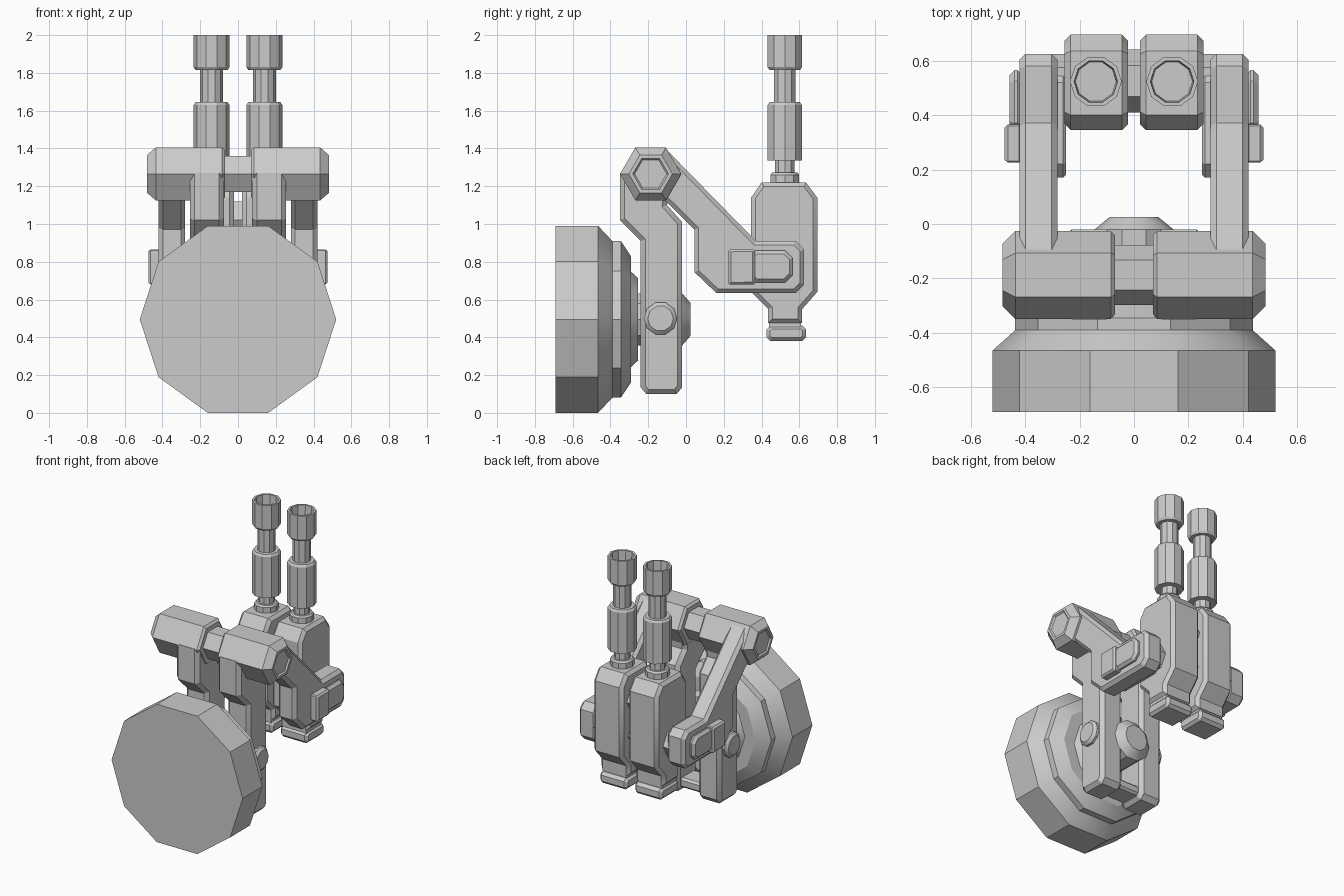
import bpy, bmesh, math

if "Cube" in bpy.data.objects:
    bpy.data.objects.remove(bpy.data.objects["Cube"])

grey = bpy.data.materials.new("plain_grey")
grey.diffuse_color = (0.6, 0.6, 0.6, 1)
grey.use_nodes = True
grey.node_tree.nodes["Principled BSDF"].inputs["Base Color"].default_value = grey.diffuse_color


def finish(name, bm, mirror):
    bmesh.ops.recalc_face_normals(bm, faces=bm.faces)
    me = bpy.data.meshes.new(name)
    bm.to_mesh(me)
    bm.free()
    ob = bpy.data.objects.new(name, me)
    bpy.context.collection.objects.link(ob)
    me.materials.append(grey)
    if mirror:
        ob.modifiers.new("mirror", 'MIRROR')
    bpy.ops.object.select_all(action='DESELECT')
    ob.select_set(True)
    bpy.context.view_layer.objects.active = ob
    bpy.ops.object.shade_smooth_by_angle(angle=math.radians(30))
    return ob


def lathe(name, axis, rings, sides, center=(0, 0, 0), mirror=False):
    """Stack of polygon rings (position, radius) along an axis."""
    bm = bmesh.new()
    cx, cy, cz = center
    loops = []
    for t, r in rings:
        loop = []
        for i in range(sides):
            a = 2 * math.pi * i / sides
            u, v = r * math.cos(a), r * math.sin(a)
            p = {'x': (t, u, v), 'y': (u, t, v), 'z': (u, v, t)}[axis]
            loop.append(bm.verts.new((p[0] + cx, p[1] + cy, p[2] + cz)))
        loops.append(loop)
    for a, b in zip(loops, loops[1:]):
        for i in range(sides):
            j = (i + 1) % sides
            bm.faces.new((a[i], a[j], b[j], b[i]))
    bm.faces.new(loops[0])
    bm.faces.new(loops[-1])
    return finish(name, bm, mirror)


def prism(name, outline, x0, x1, bevel=0.02, mirror=True):
    """Side outline (y, z) extruded along x with chamfered rims."""
    bm = bmesh.new()
    a = [bm.verts.new((x0, y, z)) for y, z in outline]
    b = [bm.verts.new((x1, y, z)) for y, z in outline]
    caps = [bm.faces.new(a), bm.faces.new(b)]
    n = len(a)
    for i in range(n):
        j = (i + 1) % n
        bm.faces.new((a[i], a[j], b[j], b[i]))
    bmesh.ops.recalc_face_normals(bm, faces=bm.faces)
    if bevel:
        rim = list({e for f in caps for e in f.edges})
        bmesh.ops.bevel(bm, geom=rim, offset=bevel, segments=1, affect='EDGES', profile=0.5)
    return finish(name, bm, mirror)


def octagon(y0, y1, z0, z1, c):
    return [(y0 + c, z0), (y1 - c, z0), (y1, z0 + c), (y1, z1 - c),
            (y1 - c, z1), (y0 + c, z1), (y0, z1 - c), (y0, z0 + c)]


# stepped front disc
lathe("front_disc", 'y', [(-0.69, 0.52), (-0.465, 0.52), (-0.39, 0.436), (-0.345, 0.436),
                          (-0.29, 0.35), (-0.29, 0.265), (-0.255, 0.23)], 10, (0, 0, 0.495))
# central hub and its rear cap
lathe("hub", 'y', [(-0.27, 0.145), (-0.02, 0.145), (0.025, 0.09)], 10, (0, 0, 0.495))

# fork legs with a jog below the pivot
prism("fork_leg", [(-0.35, 1.27), (-0.35, 1.02), (-0.24, 0.91), (-0.24, 0.135), (-0.21, 0.1),
                   (-0.05, 0.1), (-0.02, 0.135), (-0.02, 1.01), (-0.10, 1.10), (-0.08, 1.27)],
      0.075, 0.255, 0.025)
prism("fork_bottom_plate", octagon(-0.21, -0.05, 0.13, 0.2, 0.015), -0.1, 0.1, 0, False)
lathe("fork_bolt", 'x', [(0.24, 0.088), (0.272, 0.088), (0.29, 0.068)], 10,
      (0, -0.135, 0.5), True)

# hexagonal pivot barrels, caps and the bar that joins them
PIVOT = (0, -0.187, 1.265)
lathe("pivot_barrel", 'x', [(0.07, 0.145), (0.085, 0.162), (0.435, 0.162), (0.482, 0.115),
                            (0.482, 0.095), (0.472, 0.085)], 6, PIVOT, True)
lathe("pivot_bar", 'x', [(-0.1, 0.11), (0.1, 0.11)], 6, PIVOT)

# bent arms to the rear
prism("swing_arm", [(-0.187, 1.39), (-0.10, 1.39), (0.37, 0.91), (0.58, 0.91), (0.625, 0.865),
                    (0.625, 0.68), (0.58, 0.635), (0.16, 0.635), (0.045, 0.745),
                    (0.045, 0.97), (-0.187, 1.20)], 0.28, 0.42, 0.022)
prism("arm_inner_pad", octagon(0.17, 0.57, 0.66, 0.88, 0.05), 0.25, 0.29, 0.01)
prism("arm_outer_pad", octagon(0.33, 0.565, 0.69, 0.86, 0.04), 0.41, 0.457, 0.018)
prism("arm_outer_block", octagon(0.225, 0.365, 0.68, 0.865, 0.006), 0.41, 0.475, 0.012)

# twin rear bodies
prism("rear_body", [(0.345, 1.14), (0.40, 1.22), (0.635, 1.22), (0.695, 1.14), (0.695, 0.64),
                    (0.615, 0.55), (0.615, 0.475), (0.435, 0.475), (0.435, 0.55),
                    (0.345, 0.64)], 0.022, 0.255, 0.022)
prism("body_neck", octagon(0.44, 0.61, 0.45, 0.49, 0.004), 0.045, 0.235, 0)
prism("body_foot", octagon(0.427, 0.635, 0.38, 0.462, 0.02), 0.03, 0.247, 0.018)
lathe("body_axle", 'x', [(-0.3, 0.1), (0.3, 0.1)], 6, (0, 0.525, 0.77))
lathe("body_link", 'x', [(-0.06, 0.115), (0.06, 0.115)], 6, (0, 0.525, 1.02))

# stepped upright tubes with a hollow muzzle
lathe("tube", 'z', [(1.2, 0.08), (1.26, 0.08), (1.272, 0.07), (1.272, 0.055), (1.335, 0.055),
                    (1.335, 0.095), (1.63, 0.095), (1.645, 0.085), (1.645, 0.06), (1.815, 0.06),
                    (1.815, 0.085), (1.83, 0.095), (2.0, 0.095), (2.0, 0.08), (1.93, 0.075)],
      10, (0.14, 0.523, 0), True)
